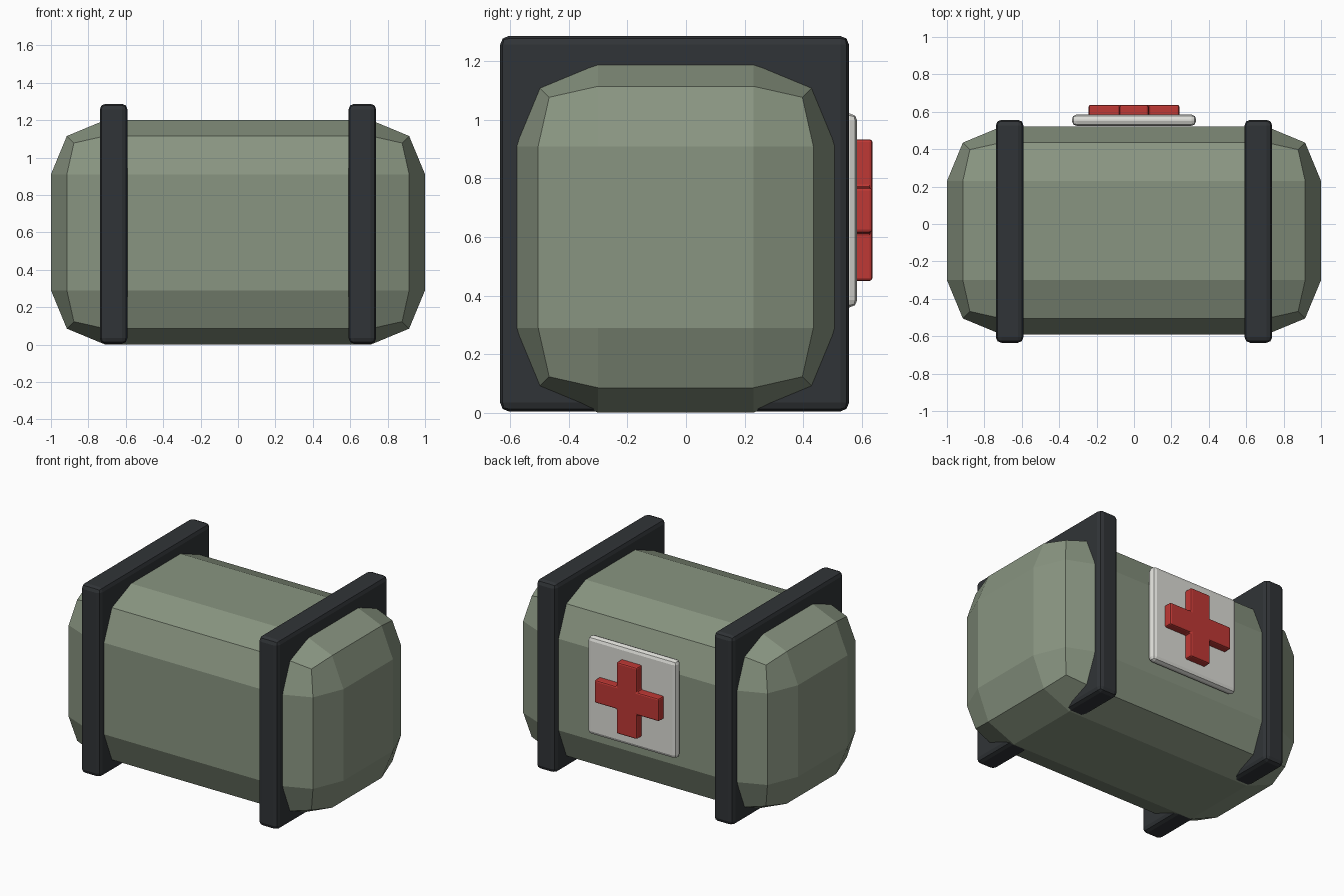
import bpy, bmesh

if "Cube" in bpy.data.objects:
    bpy.data.objects.remove(bpy.data.objects["Cube"])


def material(name, rgb):
    m = bpy.data.materials.new(name)
    m.diffuse_color = (*rgb, 1)
    m.use_nodes = True
    m.node_tree.nodes["Principled BSDF"].inputs["Base Color"].default_value = m.diffuse_color
    return m


def finish(bm, name, mat, bevel, segments):
    bmesh.ops.recalc_face_normals(bm, faces=bm.faces)
    bmesh.ops.bevel(bm, geom=bm.edges[:], offset=bevel, segments=segments,
                    profile=0.5, affect='EDGES')
    mesh = bpy.data.meshes.new(name)
    bm.to_mesh(mesh)
    bm.free()
    mesh.materials.append(mat)
    obj = bpy.data.objects.new(name, mesh)
    bpy.context.collection.objects.link(obj)
    return obj


def box(name, lo, hi, mat, bevel, segments=2):
    bm = bmesh.new()
    bmesh.ops.create_cube(bm, size=1)
    for v in bm.verts:
        v.co = [(a + b) / 2 + c * (b - a) for a, b, c in zip(lo, hi, v.co)]
    return finish(bm, name, mat, bevel, segments)


green = material("sage_green", (0.25, 0.30, 0.22))
dark = material("dark_strap", (0.03, 0.034, 0.038))
white = material("off_white", (0.72, 0.72, 0.68))
red = material("red", (0.52, 0.04, 0.035))

# Chunky case body with wide faceted edges
box("case_body", (-1, -0.59, 0), (1, 0.52, 1.2), green, 0.29)

# Two square bands around the body
for side, x in (("left", -0.665), ("right", 0.665)):
    box(side + "_strap", (x - 0.074, -0.635, 0.004), (x + 0.074, 0.557, 1.287), dark, 0.03)

# White plate on the back
box("back_plate", (-0.332, 0.525, 0.36), (0.332, 0.585, 1.022), white, 0.025)

# Raised plus-shaped emblem on the plate
a, b, cz = 0.242, 0.077, 0.692
outline = [(-b, -a), (b, -a), (b, -b), (a, -b), (a, b), (b, b),
           (b, a), (-b, a), (-b, b), (-a, b), (-a, -b), (-b, -b)]
bm = bmesh.new()
face = bm.faces.new([bm.verts.new((x, 0.56, cz + z)) for x, z in outline])
ext = bmesh.ops.extrude_face_region(bm, geom=[face])
bmesh.ops.translate(bm, vec=(0, 0.077, 0),
                    verts=[g for g in ext["geom"] if isinstance(g, bmesh.types.BMVert)])
if len(bm.faces) == 13:
    bm.faces.new([v for v in bm.verts if v.co.y < 0.58])
finish(bm, "plus_emblem", red, 0.01, 2)
